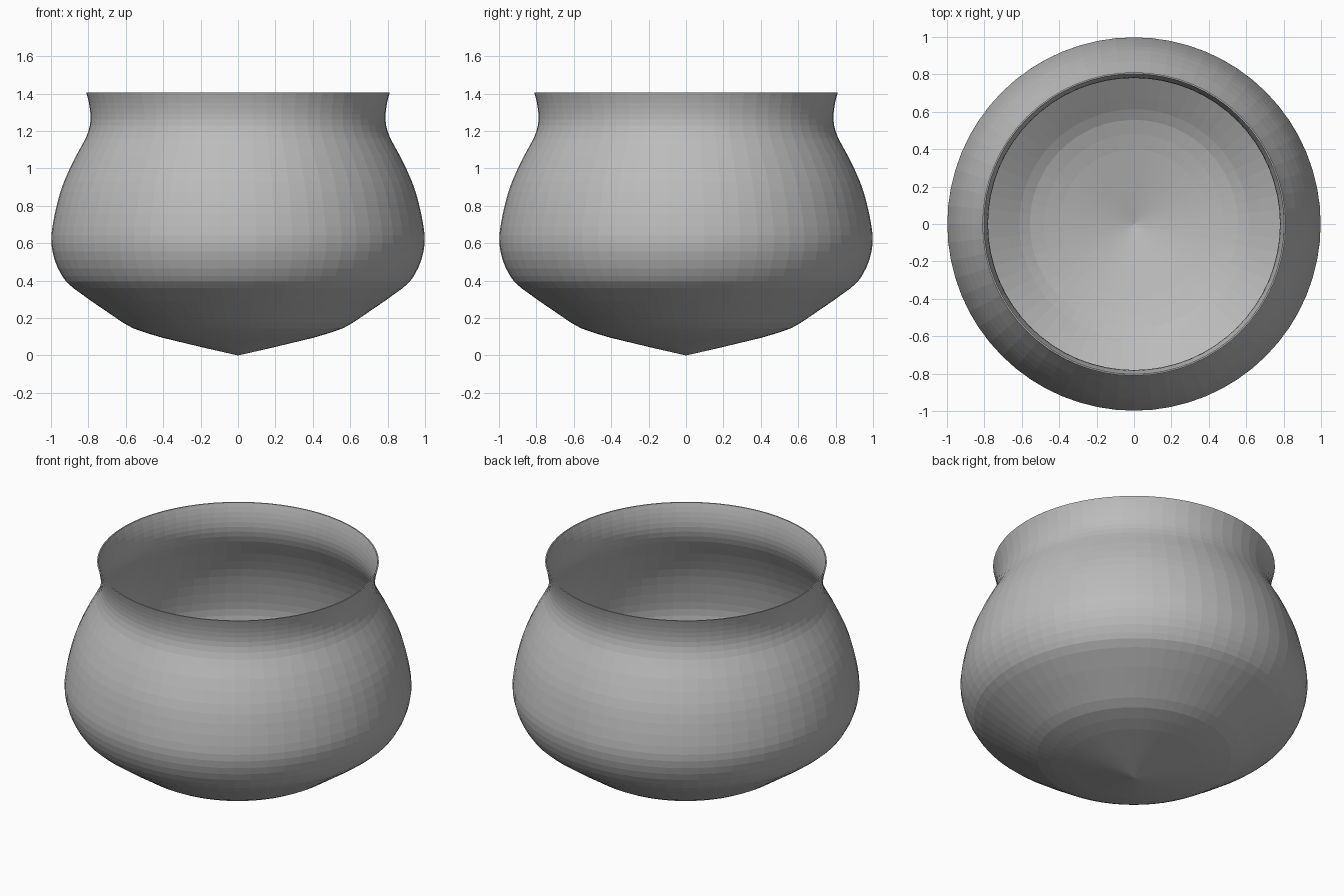
import bpy, bmesh, math
from mathutils import Vector

if "Cube" in bpy.data.objects:
    bpy.data.objects.remove(bpy.data.objects["Cube"])

SEGMENTS = 64
WALL = 0.008

clay = bpy.data.materials.new("plain_grey")
clay.diffuse_color = (0.5, 0.5, 0.5, 1)
clay.use_nodes = True
clay.node_tree.nodes["Principled BSDF"].inputs["Base Color"].default_value = clay.diffuse_color

# Outer silhouette (radius, height) from bottom tip to rim
BASE = [(0, 0), (0.2, 0.046), (0.4, 0.094)]
BODY = [(0.4, 0.094), (0.56, 0.145), (0.68, 0.22), (0.88, 0.36), (0.94, 0.425),
        (0.98, 0.51), (0.998, 0.60), (0.992, 0.69), (0.965, 0.82), (0.93, 0.93),
        (0.87, 1.06), (0.815, 1.16), (0.792, 1.23), (0.789, 1.29),
        (0.797, 1.35), (0.811, 1.405)]


def smooth(points, steps):
    """Catmull-Rom curve through the points."""
    p = [Vector(q) for q in points]
    p = [2 * p[0] - p[1]] + p + [2 * p[-1] - p[-2]]
    out = []
    for i in range(1, len(p) - 2):
        a, b, c, d = p[i - 1:i + 3]
        for s in range(steps):
            t = s / steps
            out.append(0.5 * (2 * b + (c - a) * t + (2 * a - 5 * b + 4 * c - d) * t**2
                              + (3 * b - a - 3 * c + d) * t**3))
    return out + [p[-2]]


outer = [Vector(q) for q in BASE[:-1]] + smooth(BODY, 2)

# Inner wall: outer profile offset along its normal
inner = []
for i, q in enumerate(outer):
    t = (outer[min(i + 1, len(outer) - 1)] - outer[max(i - 1, 0)]).normalized()
    inner.append(q + Vector((-t.y, t.x)) * WALL)
inner[0] = Vector((0, WALL))
inner[-1].y = outer[-1].y
profile = outer + inner[::-1]

# Pot: spin the closed profile around z
bm = bmesh.new()
verts = [bm.verts.new((q.x, 0, q.y)) for q in profile]
edges = [bm.edges.new(pair) for pair in zip(verts, verts[1:])]
bmesh.ops.spin(bm, geom=verts + edges, cent=(0, 0, 0), axis=(0, 0, 1),
               angle=2 * math.pi, steps=SEGMENTS, use_merge=True)
bmesh.ops.remove_doubles(bm, verts=bm.verts, dist=0.0005)
bmesh.ops.recalc_face_normals(bm, faces=bm.faces)
mesh = bpy.data.meshes.new("pot")
bm.to_mesh(mesh)
bm.free()
mesh.materials.append(clay)
pot = bpy.data.objects.new("pot", mesh)
bpy.context.collection.objects.link(pot)
